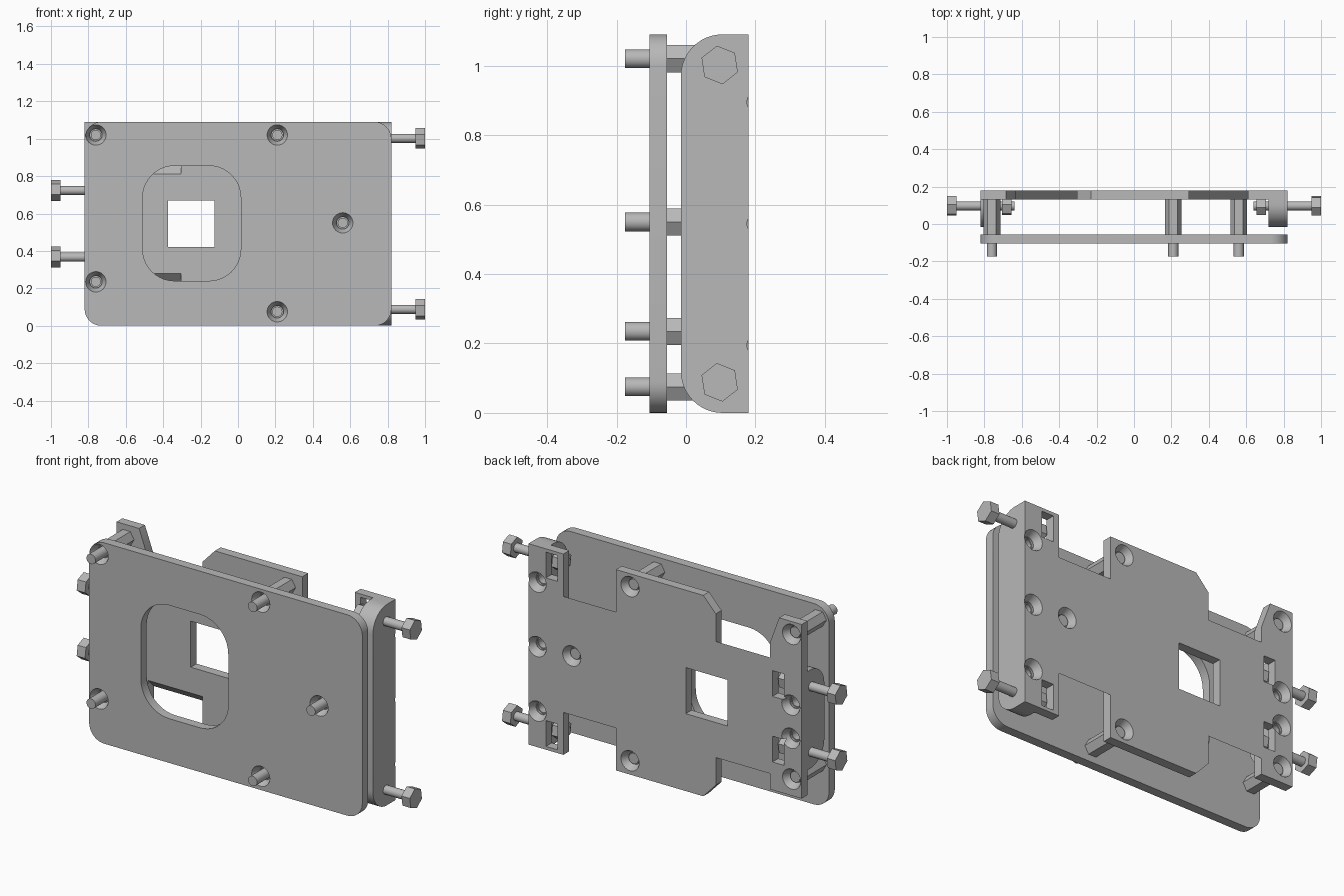
import bpy, bmesh, math
from mathutils import Matrix, Vector

if "Cube" in bpy.data.objects:
    bpy.data.objects.remove(bpy.data.objects["Cube"], do_unlink=True)

grey = bpy.data.materials.new("plain grey")
grey.use_nodes = True
COL = (0.48, 0.48, 0.48, 1)
grey.diffuse_color = COL
grey.node_tree.nodes["Principled BSDF"].inputs["Base Color"].default_value = COL

TOP = 1.09
MID = TOP / 2


def finish(name, bm):
    bmesh.ops.recalc_face_normals(bm, faces=bm.faces)
    me = bpy.data.meshes.new(name)
    bm.to_mesh(me)
    bm.free()
    me.materials.append(grey)
    ob = bpy.data.objects.new(name, me)
    bpy.context.collection.objects.link(ob)
    return ob


def prism(name, pts, axis, a, b):
    """Extrude a profile: (x, z) points along y, or (y, z) points along x."""
    bm = bmesh.new()
    place = (lambda p, t: (p[0], t, p[1])) if axis == "y" else (lambda p, t: (t, p[0], p[1]))
    face = bm.faces.new([bm.verts.new(place(p, a)) for p in pts])
    new = bmesh.ops.extrude_face_region(bm, geom=[face])["geom"]
    move = Vector(place((0, 0), b - a))
    bmesh.ops.translate(bm, verts=[v for v in new if isinstance(v, bmesh.types.BMVert)], vec=move)
    return finish(name, bm)


def rod(name, axis, start, end, r1, r2=None, sides=32, turn=0.0):
    """Cylinder, cone or hexagonal bar between two points along an axis."""
    start, end = Vector(start), Vector(end)
    bm = bmesh.new()
    bmesh.ops.create_cone(bm, cap_ends=True, segments=sides, radius1=r1,
                          radius2=r1 if r2 is None else r2, depth=(end - start).length)
    quat = (end - start).to_track_quat("Z", axis)
    mat = Matrix.Translation((start + end) / 2) @ quat.to_matrix().to_4x4() @ Matrix.Rotation(turn, 4, "Z")
    bmesh.ops.transform(bm, matrix=mat, verts=bm.verts)
    return finish(name, bm)


def rect(x0, x1, z0, z1):
    return [(x0, z0), (x1, z0), (x1, z1), (x0, z1)]


def rounded(x0, x1, z0, z1, r, steps=10):
    pts = []
    for i, (cx, cz) in enumerate(rect(x0 + r, x1 - r, z0 + r, z1 - r)):
        for k in range(steps + 1):
            t = math.pi * (1 + i / 2 + k / steps / 2)
            pts.append((cx + r * math.cos(t), cz + r * math.sin(t)))
    return pts


def cut(target, cutters):
    for c in cutters:
        c.hide_render = True
        m = target.modifiers.new("cut", "BOOLEAN")
        m.operation, m.solver, m.object = "DIFFERENCE", "EXACT", c
    bpy.context.view_layer.update()
    dg = bpy.context.evaluated_depsgraph_get()
    me = bpy.data.meshes.new_from_object(target.evaluated_get(dg))
    target.modifiers.clear()
    target.data = me
    for c in cutters:
        bpy.data.objects.remove(c, do_unlink=True)


def smooth(ob):
    bpy.ops.object.select_all(action="DESELECT")
    ob.select_set(True)
    bpy.context.view_layer.objects.active = ob
    bpy.ops.object.shade_smooth_by_angle(angle=math.radians(30))


def countersink(x, z, outer, inner):
    """Conical recess plus a through hole, from outer face to inner face."""
    over = (outer - inner) * 0.02
    return [rod("cutter", "Y", (x, outer + over, z), (x, inner + over * 10, z), 0.055, 0.034),
            rod("cutter", "Y", (x, outer, z), (x, inner - over * 10, z), 0.031)]


studs = [(-0.76, 1.02), (-0.76, 0.235), (0.21, 1.02), (0.21, 0.075), (0.56, 0.55)]
right_screws = [(0.768, MID + d) for d in (-0.35, 0, 0.35)]
left_screws = [(-0.755, MID + d) for d in (-0.09, 0.09)]
bolts = [(1, MID + 0.457), (1, MID - 0.457), (-1, MID + 0.178), (-1, MID - 0.178)]
F0, F1 = -0.105, -0.055     # front plate depth
B0, B1 = 0.13, 0.18         # back plate depth

# Front plate with its rounded window
front = prism("front_plate", rounded(-0.82, 0.82, 0, TOP, 0.09), "y", F0, F1)
cutters = [prism("cutter", rounded(-0.51, 0.015, 0.24, 0.855, 0.17), "y", -0.2, 0)]
for x, z in studs:
    cutters += countersink(x, z, F0, F1)
cut(front, cutters)
smooth(front)

# Back plate outline, upper half then lower half
upper = [(0.82, TOP), (0.61, TOP), (0.61, 0.86), (0.295, 0.86), (0.295, TOP),
         (-0.23, TOP), (-0.305, 1.01), (-0.305, 0.86), (-0.63, 0.86),
         (-0.63, 0.94), (-0.685, TOP), (-0.82, TOP)]
lower = [(x, TOP - z) for x, z in reversed(upper[:8])]
outline = upper + [(-0.82, 0.145), (-0.63, 0.145), (-0.63, TOP - 0.86)] + lower
back = prism("back_plate", outline, "y", B0, B1)

# Square opening, nut slots, sloped notch edges and screw recesses
cutters = [prism("cutter", rect(-0.375, -0.125, 0.42, 0.67), "y", 0, 0.3)]
for s, z in bolts:
    cutters.append(prism("cutter", rect(*sorted((s * 0.645, s * 0.715)), z - 0.07, z + 0.07), "y", 0, 0.3))
for x0, x1 in ((-0.63, -0.305), (0.295, 0.61)):
    wedge = [(0.12, 0.80), (0.20, 0.88), (0.12, 0.88)]
    cutters.append(prism("cutter", wedge, "x", x0, x1))
    cutters.append(prism("cutter", [(y, TOP - z) for y, z in wedge], "x", x0, x1))
for x, z in studs + right_screws + left_screws:
    cutters += countersink(x, z, B1, B0)
cut(back, cutters)
smooth(back)


# Side rails with rounded front corners
def rail(name, x0, x1, z0, z1, screws, r=0.12):
    pts = [(B0, z0), (B0, z1)]
    for sgn, cz in ((1, z1 - r), (-1, z0 + r)):
        for k in range(13):
            t = math.pi / 2 * k / 12
            t = t if sgn > 0 else math.pi / 2 - t
            pts.append((-0.015 + r - r * math.sin(t), cz + sgn * r * math.cos(t)))
    ob = prism(name, pts, "x", x0, x1)
    cut(ob, [rod("cutter", "Y", (x, 0.2, z), (x, 0.04, z), 0.026) for x, z in screws])
    smooth(ob)


rail("right_rail", 0.72, 0.82, 0, TOP, right_screws)
rail("left_rail", -0.82, -0.72, 0.28, 0.815, left_screws)

# Hexagonal standoffs with threaded studs at both ends
for i, (x, z) in enumerate(studs):
    rod(f"standoff_{i}", "Y", (x, F1, z), (x, B0, z), 0.045, sides=6, turn=math.pi / 2)
    smooth(rod(f"stud_{i}", "Y", (x, -0.175, z), (x, F1, z), 0.027))
    smooth(rod(f"back_stud_{i}", "Y", (x, B0 - 0.01, z), (x, B0 + 0.02, z), 0.029))

# Side bolts: shaft, hexagonal head and nut
for i, (s, z) in enumerate(bolts):
    y = 0.097
    smooth(rod(f"bolt_shaft_{i}", "Y", (s * 0.64, y, z), (s * 0.96, y, z), 0.024))
    rod(f"bolt_head_{i}", "Y", (s * 0.95, y, z), (s, y, z), 0.056, sides=6, turn=0.15)
    rod(f"bolt_nut_{i}", "Y", (s * 0.655, y, z), (s * 0.705, y, z), 0.053, sides=6, turn=0.15)
